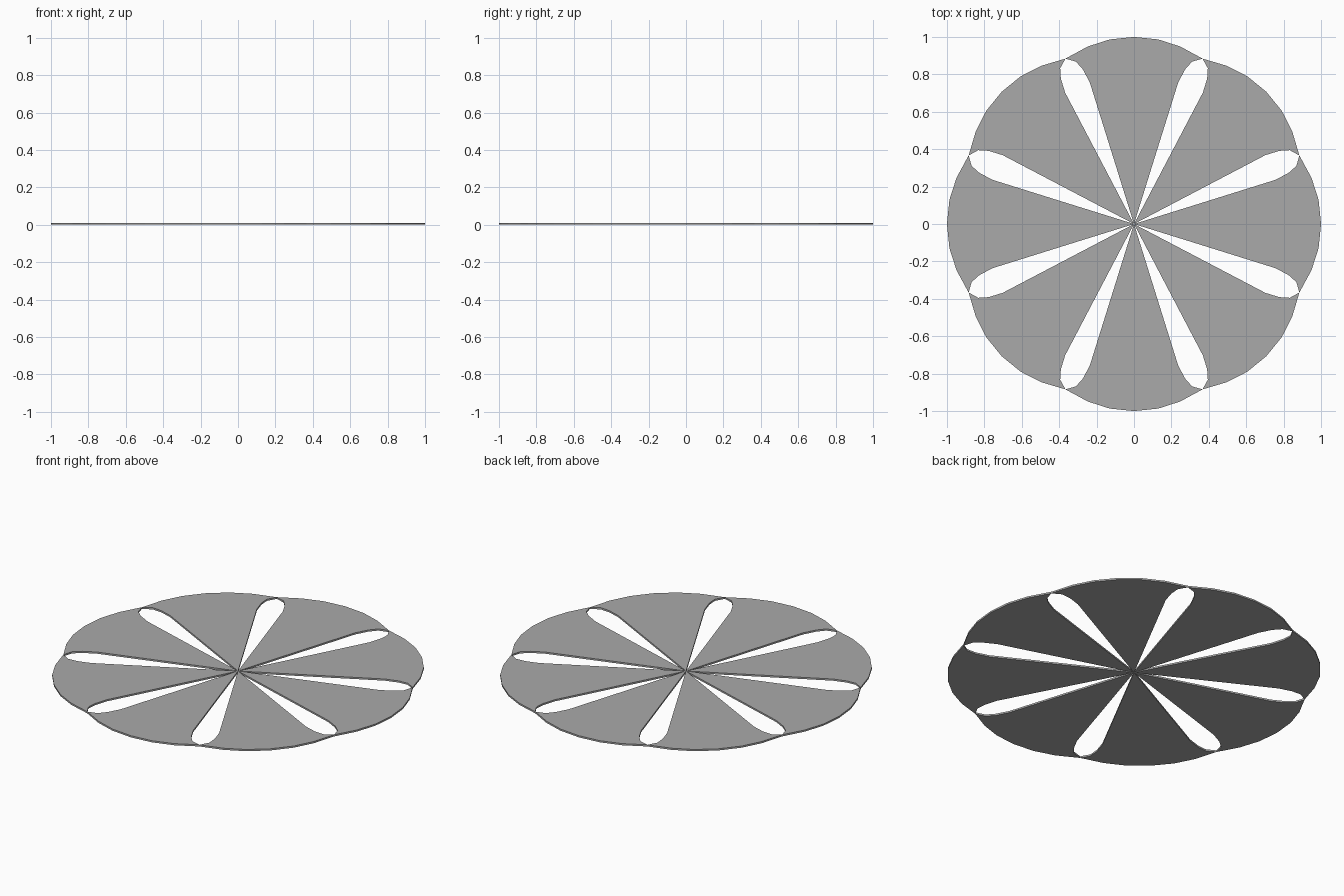
import bpy, bmesh, math
from mathutils import Matrix

if "Cube" in bpy.data.objects:
    bpy.data.objects.remove(bpy.data.objects["Cube"])

THICK = 0.01

grey = bpy.data.materials.new("mid_grey")
grey.diffuse_color = (0.4, 0.4, 0.4, 1)
grey.use_nodes = True
grey.node_tree.nodes["Principled BSDF"].inputs["Base Color"].default_value = grey.diffuse_color

# Half outline of one petal: straight side, rounded shoulder, curved rim
half = [(0.236, 0.756), (0.273, 0.826), (0.31, 0.868), (0.3663, 0.8843),
        (0.247, 0.949), (0.129, 0.987)]
outline = [(0, 0)] + half + [(0, 1)] + [(-x, y) for x, y in reversed(half)]


def make_petal(index):
    rot = Matrix.Rotation(index * math.pi / 4, 4, 'Z')
    bm = bmesh.new()
    face = bm.faces.new([bm.verts.new((x, y, 0)) for x, y in outline])
    # Extrude the flat petal to a thin plate
    geo = bmesh.ops.extrude_face_region(bm, geom=[face])
    top = [g for g in geo["geom"] if isinstance(g, bmesh.types.BMVert)]
    bmesh.ops.translate(bm, verts=top, vec=(0, 0, THICK))
    bmesh.ops.recalc_face_normals(bm, faces=bm.faces)
    bm.transform(rot)
    mesh = bpy.data.meshes.new("petal_%d" % index)
    bm.to_mesh(mesh)
    bm.free()
    mesh.materials.append(grey)
    obj = bpy.data.objects.new("petal_%d" % index, mesh)
    bpy.context.collection.objects.link(obj)


# Eight petals around the centre, touching at their shoulders
for i in range(8):
    make_petal(i)
